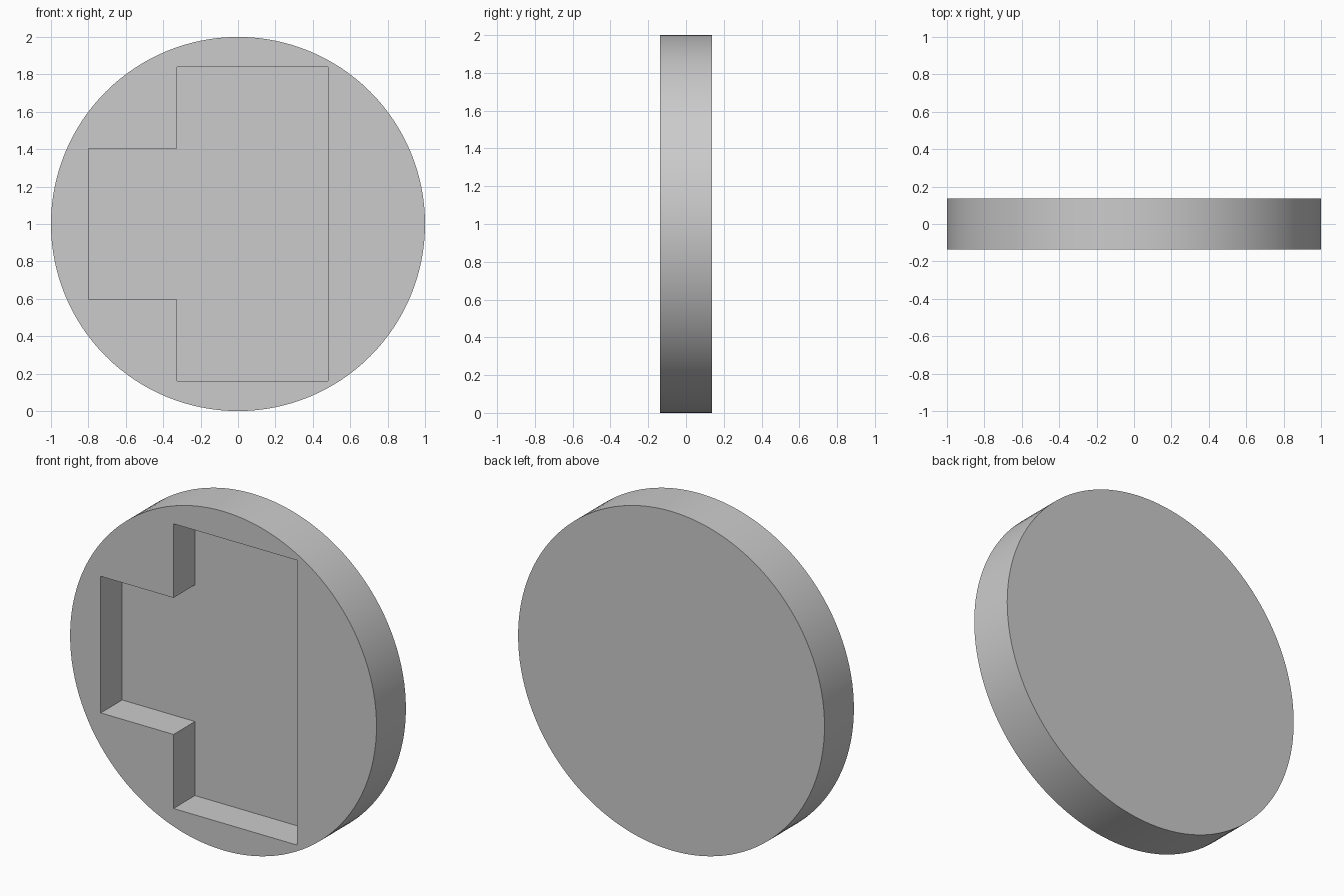
import bpy
import bmesh
import math

HALF = 0.137       # half thickness of the disc
DEPTH = 0.2        # recess depth from the front face

cube = bpy.data.objects.get("Cube")
if cube:
    bpy.data.objects.remove(cube, do_unlink=True)

grey = bpy.data.materials.new("light grey")
grey.use_nodes = True
colour = (0.6, 0.6, 0.6, 1)
grey.diffuse_color = colour
grey.node_tree.nodes["Principled BSDF"].inputs["Base Color"].default_value = colour


def extruded(name, outline, y_front, y_back):
    """Solid made from an x-z outline, extruded along y."""
    bm = bmesh.new()
    face = bm.faces.new([bm.verts.new((x, y_front, z)) for x, z in outline])
    result = bmesh.ops.extrude_face_region(bm, geom=[face])
    for v in result["geom"]:
        if isinstance(v, bmesh.types.BMVert):
            v.co.y = y_back
    bmesh.ops.recalc_face_normals(bm, faces=bm.faces)
    mesh = bpy.data.meshes.new(name)
    bm.to_mesh(mesh)
    bm.free()
    mesh.materials.append(grey)
    obj = bpy.data.objects.new(name, mesh)
    bpy.context.collection.objects.link(obj)
    return obj


# Round disc standing on its edge
SIDES = 128
circle = [(math.cos(a), 1 + math.sin(a))
          for a in (2 * math.pi * i / SIDES for i in range(SIDES))]
disc = extruded("disc", circle, -HALF, HALF)

# T-shaped recess, mirrored about the disc's middle height
upper = [(0.48, 0.84), (-0.325, 0.84), (-0.325, 0.403), (-0.8, 0.403)]
outline = [(x, 1 + z) for x, z in upper] + [(x, 1 - z) for x, z in reversed(upper)]
cutter = extruded("recess_cutter", outline, -HALF - 0.1, -HALF + DEPTH)

cut = disc.modifiers.new("recess", "BOOLEAN")
cut.operation = "DIFFERENCE"
cut.solver = "EXACT"
cut.object = cutter
bpy.context.view_layer.objects.active = disc
bpy.ops.object.select_all(action="DESELECT")
disc.select_set(True)
bpy.ops.object.modifier_apply(modifier=cut.name)
bpy.data.objects.remove(cutter, do_unlink=True)

# Smooth rim with crisp edges
bpy.ops.object.shade_smooth_by_angle(angle=math.radians(30))
